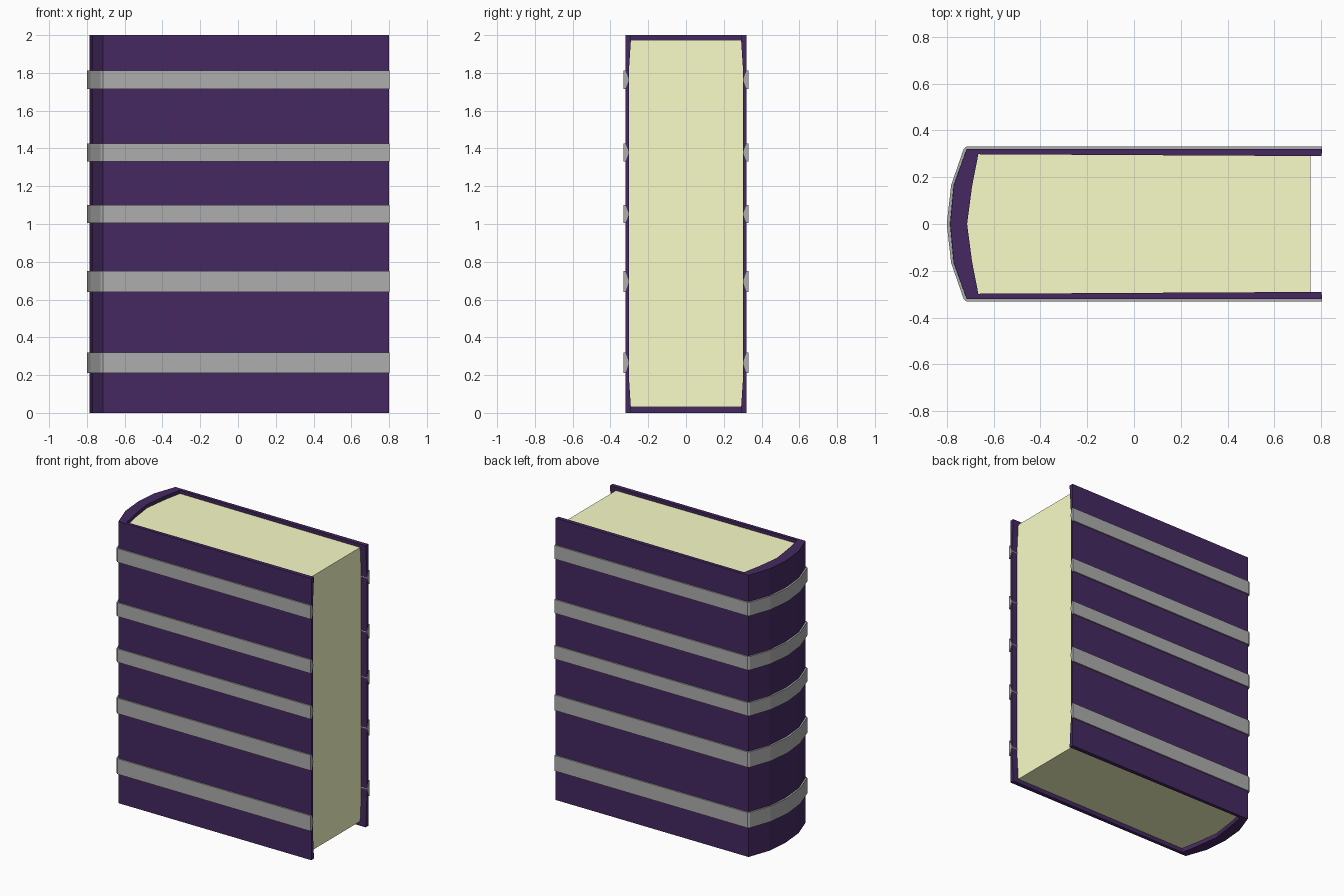
import bpy
import bmesh

if "Cube" in bpy.data.objects:
    bpy.data.objects.remove(bpy.data.objects["Cube"])


def material(name, rgb):
    m = bpy.data.materials.new(name)
    m.diffuse_color = (*rgb, 1)
    m.use_nodes = True
    m.node_tree.nodes["Principled BSDF"].inputs["Base Color"].default_value = m.diffuse_color
    return m


def loft(name, rings, mat=None):
    """Join equal-sized closed rings into a capped solid."""
    bm = bmesh.new()
    vs = [[bm.verts.new(p) for p in ring] for ring in rings]
    n = len(rings[0])
    for a, b in zip(vs, vs[1:]):
        for i in range(n):
            j = (i + 1) % n
            bm.faces.new((a[i], a[j], b[j], b[i]))
    bm.faces.new(vs[0])
    bm.faces.new(vs[-1])
    bmesh.ops.recalc_face_normals(bm, faces=bm.faces)
    me = bpy.data.meshes.new(name)
    bm.to_mesh(me)
    bm.free()
    ob = bpy.data.objects.new(name, me)
    bpy.context.collection.objects.link(ob)
    if mat:
        me.materials.append(mat)
    return ob


def mirrored(half):
    """Complete a list of rings ending on y = 0 with its mirror image."""
    return half + [[(x, -y, z) for x, y, z in r] for r in reversed(half[:-1])]


purple = material("cover_purple", (0.060, 0.022, 0.120))
cream = material("page_cream", (0.95, 0.98, 0.58))
grey = material("band_grey", (0.42, 0.42, 0.42))

# Cover: boards and rounded spine, slightly thicker at top and bottom
cover = []
for xo, yo, xi, yi, ym in [(0.8, 0.32, 0.8, 0.29, 0.303),
                           (-0.715, 0.32, -0.665, 0.298, 0.303),
                           (-0.77, 0.165, -0.692, 0.16, 0.16),
                           (-0.785, 0, -0.713, 0, 0)]:
    cover.append([(xo, yo, 0), (xo, yo, 2), (xi, yi, 2),
                  (xi, ym, 1.8), (xi, ym, 0.2), (xi, yi, 0)])
loft("cover", mirrored(cover), purple)

# Page block, tucked into the cover
outline = [(0.755, 0.308), (-0.68, 0.308), (-0.71, 0.16), (-0.735, 0)]
outline += [(x, -y) for x, y in reversed(outline[:-1])]
loft("pages", [[(x, y, z) for x, y in outline] for z in (0.03, 1.975)], cream)

# Raised bands wrapping the boards and spine: flat outside, wedge inside
path = [((0.803, 0.331), (0.803, 0.321), (0.803, 0.301)),
        ((-0.715, 0.331), (-0.712, 0.321), (-0.69, 0.301)),
        ((-0.727, 0.322), (-0.716, 0.318), (-0.695, 0.3)),
        ((-0.781, 0.167), (-0.771, 0.165), (-0.75, 0.163)),
        ((-0.8, 0), (-0.786, 0), (-0.765, 0))]
bands = [(0.21, 0.32), (0.64, 0.75), (1.005, 1.1), (1.33, 1.427), (1.715, 1.812)]
for k, (lo, hi) in enumerate(bands, 1):
    half = [[(*o, lo), (*o, hi), (*s, hi), (*t, (lo + hi) / 2), (*s, lo)]
            for o, s, t in path]
    loft(f"raised_band_{k}", mirrored(half), grey)
